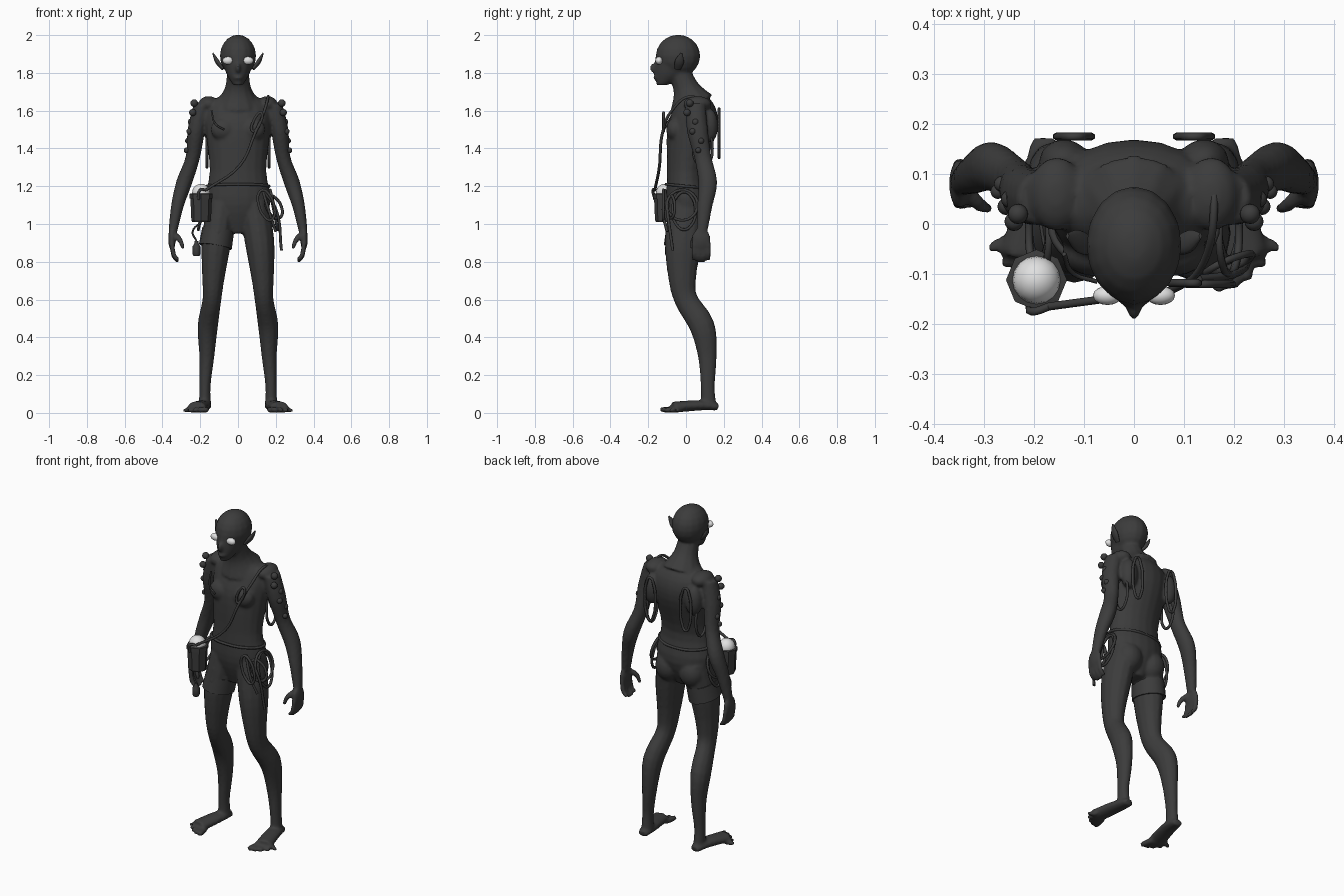
import bpy, bmesh, math
from mathutils import Vector, Matrix

X, Y, Z = Matrix.Identity(3)
SIDES = {"left": 1, "right": -1}

cube = bpy.data.objects.get("Cube")
if cube:
    bpy.data.objects.remove(cube, do_unlink=True)


def material(name, value):
    mat = bpy.data.materials.new(name)
    mat.use_nodes = True
    colour = (value, value, value, 1)
    mat.diffuse_color = colour
    mat.node_tree.nodes["Principled BSDF"].inputs["Base Color"].default_value = colour
    return mat


charcoal = material("charcoal", 0.045)
pale = material("pale grey", 0.75)


def spline(rows, steps=4):
    """Smooth curve through rows of numbers."""
    rows = [rows[0], *rows, rows[-1]]
    result = []
    for before, start, end, after in zip(rows, rows[1:], rows[2:], rows[3:]):
        for step in range(steps):
            t = step / steps
            result.append([q + t / 2 * (r - p + t * (2 * p - 5 * q + 4 * r - s + t * (3 * (q - r) + s - p)))
                           for p, q, r, s in zip(before, start, end, after)])
    return result + [rows[-1]]


def skin(bm, rings, sides):
    """Closed tube over rings of (centre, half-width vector, half-depth vector)."""
    loops = []
    for centre, wide, deep in rings:
        angles = [math.tau * k / sides for k in range(sides)]
        loops.append([bm.verts.new(centre + wide * math.cos(a) + deep * math.sin(a)) for a in angles])
    for low, high in zip(loops, loops[1:]):
        for k in range(sides):
            following = (k + 1) % sides
            bm.faces.new((low[k], low[following], high[following], high[k]))
    bm.faces.new(loops[0])
    bm.faces.new(loops[-1])


def limb(bm, rows, depth=1.0, sides=12):
    """Tube along joints of (x, y, z, radius); depth flattens or deepens it."""
    rows = spline(rows)
    points = [Vector(row[:3]) for row in rows]
    rings = []
    for i, point in enumerate(points):
        along = (points[min(i + 1, len(points) - 1)] - points[max(i - 1, 0)]).normalized()
        wide = (X - along * along.x).normalized()
        radius = rows[i][-1]
        rings.append((point, wide * radius, along.cross(wide) * radius * depth))
    skin(bm, rings, sides)


def trunk(bm, rows):
    """Level cross-sections of (height, half width, front, back)."""
    rings = [(Y * (front + back) / 2 + Z * height, X * width, Y * (back - front) / 2)
             for height, width, front, back in spline(rows)]
    skin(bm, rings, 20)


def turned(bm, centre, rows):
    """Eight-sided upright part with rows of (height, radius)."""
    skin(bm, [(Vector(centre) + Z * height, X * radius, Y * radius) for height, radius in rows], 8)


def ball(bm, centre, size):
    place = Matrix.Translation(centre) @ Matrix.Diagonal((*size, 1))
    bmesh.ops.create_uvsphere(bm, u_segments=16, v_segments=10, radius=1, matrix=place)


def mirror(bm):
    copy = bmesh.ops.duplicate(bm, geom=bm.verts[:] + bm.edges[:] + bm.faces[:])
    verts = [item for item in copy["geom"] if isinstance(item, bmesh.types.BMVert)]
    bmesh.ops.scale(bm, vec=(-1, 1, 1), verts=verts)


def finish(name, bm, mat, smooth=True):
    bmesh.ops.recalc_face_normals(bm, faces=bm.faces)
    mesh = bpy.data.meshes.new(name)
    bm.to_mesh(mesh)
    bm.free()
    mesh.materials.append(mat)
    for face in mesh.polygons:
        face.use_smooth = smooth and len(face.vertices) < 5
    part = bpy.data.objects.new(name, mesh)
    bpy.context.collection.objects.link(part)
    return part


def cord(name, points, closed=False, radius=0.008):
    curve = bpy.data.curves.new(name, "CURVE")
    curve.dimensions = "3D"
    curve.bevel_depth = radius
    curve.bevel_resolution = 1
    curve.resolution_u = 5
    curve.use_fill_caps = True
    path = curve.splines.new("BEZIER")
    path.bezier_points.add(len(points) - 1)
    path.use_cyclic_u = closed
    for knot, point in zip(path.bezier_points, points):
        knot.co = point
        knot.handle_left_type = knot.handle_right_type = "AUTO"
    curve.materials.append(charcoal)
    bpy.context.collection.objects.link(bpy.data.objects.new(name, curve))


def loop(name, centre, wide, tall):
    angles = [math.tau * k / 8 for k in range(8)]
    cord(name, [Vector(centre) + wide * math.cos(a) + tall * math.sin(a) for a in angles], closed=True)


# Arm, hand, leg and foot of one side
bm = bmesh.new()
limb(bm, [(.19, .05, 1.63, .045), (.22, .06, 1.5, .047), (.24, .09, 1.35, .038),
          (.285, .115, 1.22, .042), (.32, .1, 1.1, .034), (.345, .085, .96, .024)], depth=1.2)
palm = Vector((.35, .08, .92))
ball(bm, palm, (.02, .05, .06))
for k in range(4):
    knuckle = palm + Y * (k - 1.5) * .026 - Z * .02
    length = .1 if k in (1, 2) else .09
    bend = knuckle - Z * length * .7 - X * .01
    tip = knuckle - Z * length - X * .035
    limb(bm, [(*knuckle, .014), (*bend, .013), (*tip, .01)], sides=8)
limb(bm, [(*palm + Z * .03, .02), (.31, .04, .92, .015), (.29, .03, .87, .011)], sides=8)

limb(bm, [(.085, .01, 1.1, .08), (.115, -.015, .9, .078), (.13, -.02, .72, .06), (.138, 0, .6, .05),
          (.16, .085, .46, .054), (.165, .113, .3, .04), (.175, .115, .14, .03), (.175, .12, .04, .033)],
     depth=1.25)
limb(bm, [(.175, .17, .03, .03), (.185, .08, .04, .045), (.22, -.07, .03, .05)], depth=.6)
for k in range(5):
    # Toes fan outward from big to little
    spread = k / 4
    r = .017 - .004 * spread
    base = Vector((.18 + .07 * spread, -.06 + .03 * spread, r))
    tip = Vector((.165 + .125 * spread, -.135 + .085 * spread ** 2, r))
    limb(bm, [(*base, r), (*base.lerp(tip, .6), r), (*tip, r * .8)], sides=8)

# Shoulder yoke, shoulder blade, buttock and breast
ball(bm, (.155, .06, 1.635), (.055, .075, .042))
ball(bm, (.14, .125, 1.52), (.05, .045, .09))
ball(bm, (.08, .055, 1.04), (.075, .07, .085))
ball(bm, (.075, -.06, 1.5), (.07, .045, .06))
mirror(bm)

# Torso, neck, face, skull, nose and lips, fused with the limbs
trunk(bm, [(.95, .05, -.05, .06), (1.1, .17, -.1, .12), (1.28, .15, -.1, .1), (1.5, .17, -.1, .165),
           (1.62, .165, -.06, .155), (1.7, .06, -.03, .09)])
limb(bm, [(0, .03, 1.64, .12), (0, 0, 1.72, .07), (0, -.04, 1.82, .058)])
trunk(bm, [(1.735, .025, -.155, -.1), (1.8, .063, -.167, .02), (1.9, .088, -.16, .06)])
ball(bm, -Y * .042 + Z * 1.89, (.096, .118, .112))
ball(bm, -Y * .165 + Z * 1.825, (.014, .027, .03))
ball(bm, -Y * .157 + Z * 1.775, (.028, .016, .012))
body = finish("body", bm, charcoal)
fuse = body.modifiers.new("fuse", "REMESH")
fuse.mode = "VOXEL"
fuse.voxel_size = 0.009
fuse.use_smooth_shade = True
soften = body.modifiers.new("soften", "SMOOTH")
soften.iterations = 3

# Pointed ears
bm = bmesh.new()
limb(bm, [(.08, -.045, 1.82, .008), (.11, -.035, 1.86, .012), (.133, -.024, 1.905, .003)], depth=2)
mirror(bm)
finish("ears", bm, charcoal)

# Eyes
bm = bmesh.new()
ball(bm, (.053, -.143, 1.865), (.029, .019, .021))
mirror(bm)
finish("eyes", bm, pale)

# Studs running down each shoulder
bm = bmesh.new()
for k in range(6):
    radius = .02 - .001 * k
    stagger = .03 if k % 2 == 0 else 0
    ball(bm, (.232 + .008 * k, stagger + .015 * k - .01, 1.64 - .05 * k), [radius] * 3)
mirror(bm)
finish("shoulder_studs", bm, charcoal)

# Loops hanging on the back, under the arms and on the hips
for side, s in SIDES.items():
    loop(side + "_back_loop", (.12 * s, .175, 1.48), X * .035, Z * .13)
    loop(side + "_arm_loop", (.165 * s, .09, 1.4), Y * .05, Z * .1)
    loop(side + "_hip_loop", (.19 * s, -.02, 1.1), Y * .08, Z * .08 - X * s * .02)
    loop(side + "_low_hip_loop", (.19 * s, -.01, 1.07), Y * .06, Z * .1 - X * s * .02)

# Waist band, cross strap and chest cords
loop("waist_band", Z * 1.2, X * .165, Y * .106 - Z * .01)
buckle = Vector((-.17, -.165, 1.18))
cord("cross_strap", [(.15, .13, 1.6), (.16, .03, 1.675), (.14, -.075, 1.6), (.09, -.125, 1.48),
                     (.01, -.14, 1.31), buckle])
loop("strap_loop", (.1, -.118, 1.54), X * .02, Z * .05 + X * .02)
cord("chest_cord", [(-.14, -.06, 1.6), (-.12, -.1, 1.53), (-.075, -.115, 1.5)], radius=.005)

# Cord tangle and loose ends on the left hip
loop("front_tangle", (.15, -.12, 1.1), X * .04, Z * .08 - X * .02)
loop("side_tangle", (.19, -.08, 1.09), X * .04 + Y * .02, Z * .06 - X * .02)
knot = Vector((.13, -.11, 1.18))
cord("long_loose_end", [knot, (.2, -.1, 1.08), (.23, -.07, .86)])
cord("short_loose_end", [knot, (.17, -.12, 1.05), (.2, -.1, .96)])

# Lantern on the right hip
lantern = Vector((-.195, -.112, 1.01))
bm = bmesh.new()
turned(bm, lantern, [(0, .047), (.01, .052), (.125, .057), (.126, .061), (.15, .061), (.152, .05)])
finish("lantern_cup", bm, charcoal, smooth=False)
bm = bmesh.new()
ball(bm, lantern + Z * .155, [.048] * 3)
finish("lantern_orb", bm, pale)
cord("lantern_hook", [buckle, buckle - X * .03 - Y * .01, buckle - X * .04 - Z * .05])

# Flask hanging below the lantern
flask = Vector((-.22, -.09, .83))
cord("flask_cord", [lantern, flask + Z * .13 - X * .02, flask + Z * .08], radius=.005)
bm = bmesh.new()
turned(bm, flask, [(0, .015), (.01, .021), (.05, .021), (.07, .01), (.08, .01)])
finish("hanging_flask", bm, charcoal)

# Flared cuff on the right thigh
bm = bmesh.new()
limb(bm, [(-.105, -.005, .97, .085), (-.12, -.015, .88, .088)], depth=1.17, sides=16)
finish("thigh_cuff", bm, charcoal)
